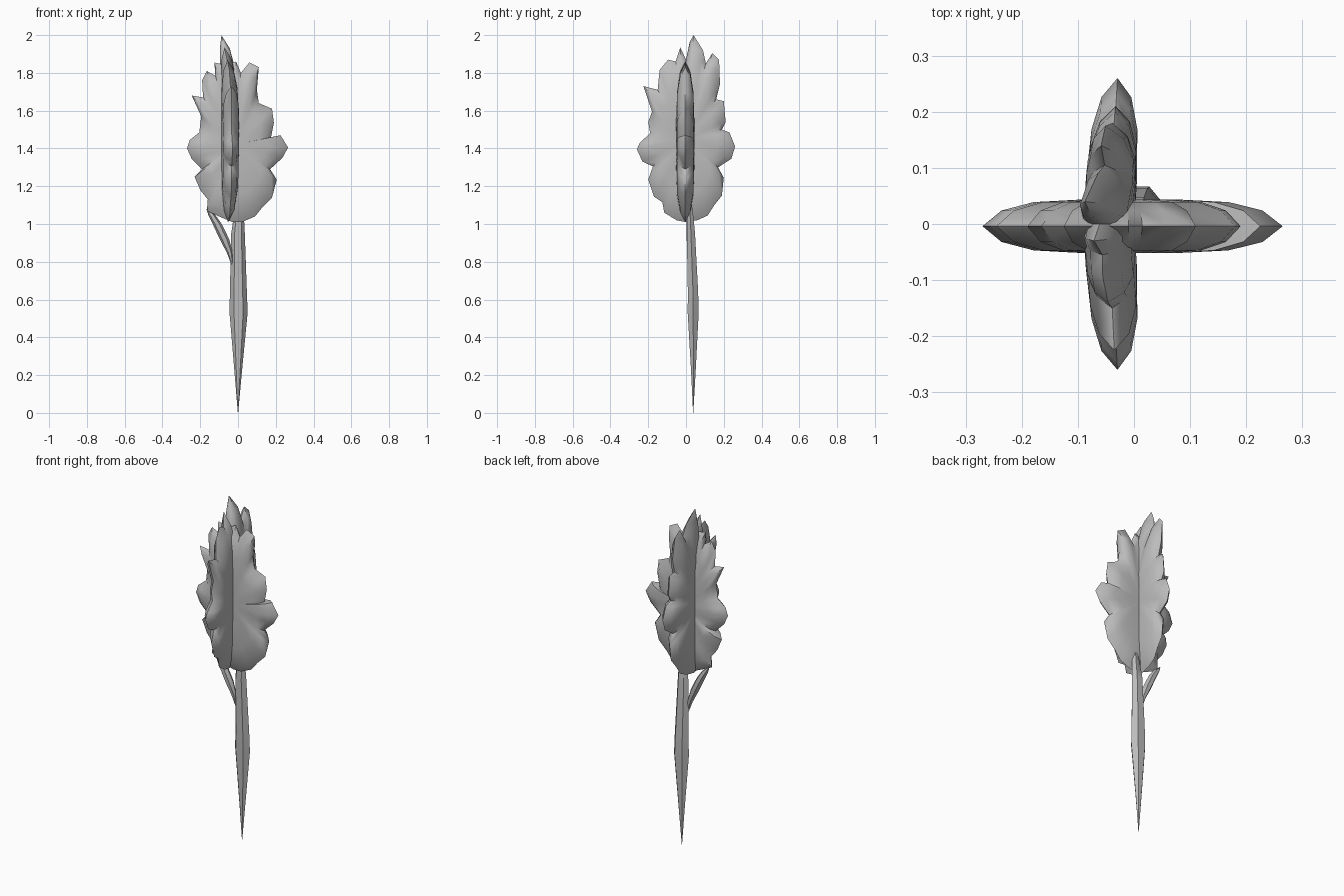
import bpy, bmesh, math
from mathutils import Vector

if "Cube" in bpy.data.objects:
    bpy.data.objects.remove(bpy.data.objects["Cube"], do_unlink=True)

grey = bpy.data.materials.new("plain grey")
grey.use_nodes = True
grey.diffuse_color = (0.5, 0.5, 0.5, 1)
grey.node_tree.nodes["Principled BSDF"].inputs["Base Color"].default_value = (0.5, 0.5, 0.5, 1)


def finish(name, bm, angle):
    bmesh.ops.recalc_face_normals(bm, faces=bm.faces)
    mesh = bpy.data.meshes.new(name)
    bm.to_mesh(mesh)
    bm.free()
    mesh.materials.append(grey)
    obj = bpy.data.objects.new(name, mesh)
    bpy.context.collection.objects.link(obj)
    bpy.ops.object.select_all(action='DESELECT')
    obj.select_set(True)
    bpy.context.view_layer.objects.active = obj
    bpy.ops.object.shade_smooth_by_angle(angle=math.radians(angle))


def puffy_fin(name, outline, centre, place):
    """Thick lobed blade: shrinking rings of the outline, bulging on both sides."""
    bm = bmesh.new()
    cu, cz = centre

    def ring(scale, depth):
        return [bm.verts.new(place(cu + (u - cu) * scale, depth, cz + (z - cz) * scale))
                for u, z in outline]

    rim = ring(1, 0)
    count = len(outline)
    for side in (-1, 1):
        previous = rim
        for scale, depth in ((0.87, 0.028), (0.65, 0.043), (0.3, 0.048)):
            current = ring(scale, side * depth)
            for i in range(count):
                j = (i + 1) % count
                bm.faces.new((previous[i], previous[j], current[j], current[i]))
            previous = current
        hub = bm.verts.new(place(cu, side * 0.048, cz))
        for i in range(count):
            bm.faces.new((previous[i], previous[(i + 1) % count], hub))
    finish(name, bm, 50)


def spindle(name, sections, sides, squash=1):
    """Tapering shoot through horizontal sections, pointed at both ends."""
    bm = bmesh.new()
    rings = []
    for x, y, z, r in sections:
        rings.append([bm.verts.new(Vector((x + r * math.cos(a), y + r * squash * math.sin(a), z)))
                      for a in (math.tau * k / sides for k in range(sides))])
    for low, high in zip(rings, rings[1:]):
        for i in range(sides):
            j = (i + 1) % sides
            bm.faces.new((low[i], low[j], high[j], high[i]))
    bm.faces.new(rings[0])
    bm.faces.new(rings[-1])
    finish(name, bm, 50)


# Lobed outlines, anticlockwise from the base
cross_outline = [
    (-.03, 1.01), (.02, 1.01), (.09, 1.04), (.13, 1.09), (.18, 1.14), (.205, 1.235),
    (.17, 1.29), (.235, 1.35), (.265, 1.405), (.225, 1.47), (.175, 1.46), (.19, 1.535),
    (.18, 1.61), (.11, 1.64), (.1, 1.71), (.11, 1.83), (.06, 1.855), (.015, 1.8),
    (-.01, 1.86), (-.06, 1.84), (-.125, 1.855), (-.12, 1.785), (-.165, 1.81),
    (-.19, 1.76), (-.185, 1.67), (-.245, 1.68), (-.195, 1.57), (-.205, 1.485),
    (-.255, 1.445), (-.27, 1.4), (-.245, 1.345), (-.19, 1.29), (-.23, 1.25),
    (-.2, 1.18), (-.16, 1.13), (-.165, 1.07), (-.1, 1.04)]
deep_outline = [
    (0, 1.01), (.06, 1.02), (.115, 1.045), (.15, 1.1), (.19, 1.15), (.2, 1.245),
    (.17, 1.3), (.24, 1.345), (.26, 1.41), (.23, 1.485), (.19, 1.5), (.21, 1.54),
    (.2, 1.65), (.16, 1.66), (.18, 1.74), (.175, 1.87), (.14, 1.905), (.105, 1.85),
    (.09, 1.92), (.04, 2), (.02, 1.965), (0, 1.87), (-.03, 1.935), (-.055, 1.86),
    (-.095, 1.87), (-.14, 1.815), (-.15, 1.71), (-.225, 1.73), (-.18, 1.595),
    (-.2, 1.54), (-.19, 1.48), (-.245, 1.43), (-.26, 1.395), (-.23, 1.33),
    (-.175, 1.305), (-.2, 1.235), (-.17, 1.145), (-.125, 1.115), (-.115, 1.06), (-.05, 1.02)]


def lean(z):
    t = (z - 1.42) / 0.58
    return -0.045 - (0.045 if t > 0 else 0.03) * t ** 4


# Two crossing blades of the head
puffy_fin("sideways_blade", cross_outline, (-0.01, 1.42),
          lambda u, d, z: Vector((u, d - 0.004, z)))
puffy_fin("lengthways_blade", deep_outline, (0, 1.45),
          lambda u, d, z: Vector((lean(z) + abs(u) * 0.06 + d * 0.95, u, z)))

# Stem and its small side leaf
spindle("stem", [(0, .038, 0, .001), (.001, .039, .22, .02), (.003, .038, .53, .048),
                 (.002, .037, .64, .045), (0, .026, .95, .036), (.005, .022, 1.05, .026),
                 (.01, .02, 1.18, .002)], 6, 0.7)
spindle("side_leaf", [(-.03, .025, .78, .003), (-.044, .024, .85, .016), (-.072, .022, .92, .025),
                      (-.11, .02, 1, .024), (-.14, .02, 1.05, .018), (-.164, .02, 1.08, .003)], 6, 0.9)
